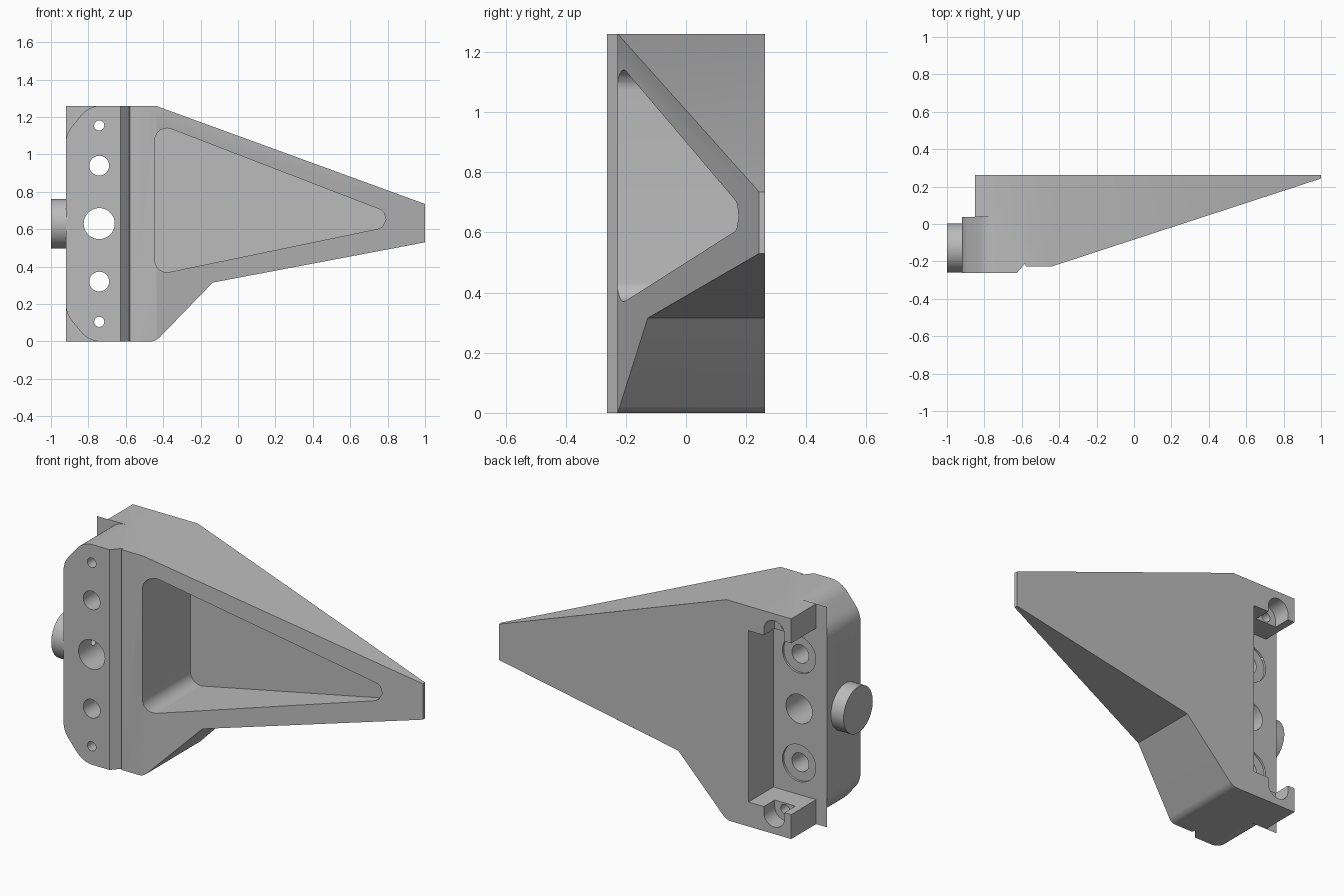
import bpy, bmesh, math
from mathutils import Vector, Matrix

cube = bpy.data.objects.get("Cube")
if cube:
    bpy.data.objects.remove(cube, do_unlink=True)

grey = bpy.data.materials.new("plain grey")
grey.use_nodes = True
grey.diffuse_color = (0.5, 0.5, 0.5, 1)
grey.node_tree.nodes["Principled BSDF"].inputs["Base Color"].default_value = (0.5, 0.5, 0.5, 1)

BACK, FRONT, STEP, H = 0.263, -0.263, 0.038, 1.26
MID = H / 2
HOLE_X = -0.742


def add_object(name, bm):
    bmesh.ops.recalc_face_normals(bm, faces=bm.faces)
    mesh = bpy.data.meshes.new(name)
    bm.to_mesh(mesh)
    bm.free()
    mesh.materials.append(grey)
    ob = bpy.data.objects.new(name, mesh)
    bpy.context.scene.collection.objects.link(ob)
    return ob


def rounded(corners, steps=8):
    """Outline from (u, v) or (u, v, fillet radius) corners."""
    out = []
    for i, c in enumerate(corners):
        p = Vector(c[:2])
        if len(c) < 3:
            out.append(p)
            continue
        a = (Vector(corners[i - 1][:2]) - p).normalized()
        b = (Vector(corners[(i + 1) % len(corners)][:2]) - p).normalized()
        half = a.angle(b) / 2
        centre = p + (a + b).normalized() * c[2] / math.sin(half)
        start = p + a * c[2] / math.tan(half) - centre
        end = p + b * c[2] / math.tan(half) - centre
        for k in range(steps + 1):
            out.append(centre + start.lerp(end, k / steps).normalized() * c[2])
    return out


def prism(name, corners, lo, hi, axis="Y"):
    """Extrude an outline: (x, z) along y, or (x, y) along z."""
    place = (lambda p, d: (p.x, d, p.y)) if axis == "Y" else (lambda p, d: (p.x, p.y, d))
    bm = bmesh.new()
    face = bm.faces.new([bm.verts.new(place(p, lo)) for p in rounded(corners)])
    top = bmesh.ops.extrude_face_region(bm, geom=[face])["geom"]
    move = Vector(place(Vector((0, 0)), hi - lo))
    bmesh.ops.translate(bm, vec=move, verts=[v for v in top if isinstance(v, bmesh.types.BMVert)])
    return add_object(name, bm)


def rod(name, radius, lo, hi, u, z, axis="Y"):
    """Cylinder along y at x = u, or along x at y = u."""
    bm = bmesh.new()
    bmesh.ops.create_cone(bm, cap_ends=True, segments=48, radius1=radius,
                          radius2=radius, depth=hi - lo)
    mid = (lo + hi) / 2
    if axis == "Y":
        m = Matrix.Translation((u, mid, z)) @ Matrix.Rotation(math.pi / 2, 4, "X")
    else:
        m = Matrix.Translation((mid, u, z)) @ Matrix.Rotation(math.pi / 2, 4, "Y")
    bm.transform(m)
    return add_object(name, bm)


def carve(target, tools, operation="DIFFERENCE"):
    for tool in tools:
        mod = target.modifiers.new(tool.name, "BOOLEAN")
        mod.operation, mod.solver, mod.object = operation, "EXACT", tool
        tool.hide_render = True
    bpy.context.view_layer.update()
    graph = bpy.context.evaluated_depsgraph_get()
    mesh = bpy.data.meshes.new_from_object(target.evaluated_get(graph))
    target.modifiers.clear()
    target.data = mesh
    for tool in tools:
        bpy.data.objects.remove(tool, do_unlink=True)


# Tapered bracket: side silhouette crossed with the plan section
bracket = prism("bracket_body", [(-0.92, 0), (-0.44, 0, 0.07), (-0.135, 0.315), (1, 0.53),
                                 (1, 0.735), (-0.44, H), (-0.92, H)], -0.4, 0.4)
plan = prism("plan_section", [(-0.92, FRONT), (-0.628, FRONT), (-0.582, -0.21), (-0.578, -0.227),
                              (-0.44, -0.227), (1, 0.243), (1, BACK), (-0.85, BACK),
                              (-0.85, STEP), (-0.92, STEP)], -0.1, H + 0.1, "Z")
carve(bracket, [plan], "INTERSECT")

tools = []
# Clipped corners of the mounting plate
for side in (-1, 1):
    zs = lambda d: MID + side * d
    tools.append(prism("corner_cut", [(-1, zs(0.75)), (-0.65, zs(0.75)), (-0.65, zs(0.6305)),
                                      (-0.797, zs(0.6305), 0.14), (-0.9205, zs(0.48), 0.14),
                                      (-0.9205, zs(0.35)), (-1, zs(0.35))], -0.4, STEP))
# Rounded triangular pocket in the sloped front
tools.append(prism("front_pocket", [(-0.445, 1.17, 0.065), (0.93, 0.64, 0.055),
                                    (-0.445, 0.355, 0.065)], -0.4, 0.205))
# Rear recess between the two lugs
tools.append(prism("rear_recess", [(-0.95, 0.14), (-0.58, 0.14), (-0.58, H - 0.14),
                                   (-0.95, H - 0.14)], STEP, 0.4))
# Through holes, rear spot faces and screw seats
tools.append(rod("centre_hole", 0.083, -0.4, 0.1, HOLE_X, MID))
for side in (-1, 1):
    z = MID + side * 0.31
    tools.append(rod("bolt_hole", 0.053, -0.4, 0.1, HOLE_X, z))
    tools.append(rod("spot_face", 0.105, STEP - 0.012, 0.1, HOLE_X, z))
    tools.append(rod("pin_hole", 0.015, -1.0, -0.75, -0.115, z, "X"))
    z = MID + side * 0.525
    tools.append(rod("screw_hole", 0.027, -0.4, 0.4, HOLE_X, z))
    inner = MID + side * 0.45
    tools.append(prism("screw_seat", [(HOLE_X - 0.065, inner), (HOLE_X + 0.065, inner),
                                      (HOLE_X + 0.065, z + side * 0.065, 0.064),
                                      (HOLE_X - 0.065, z + side * 0.065, 0.064)], 0.165, 0.4))
tools.append(rod("knob_bore", 0.02, -1.1, -0.75, -0.128, MID, "X"))
carve(bracket, tools)

# Round side knob with a small bore
knob = rod("side_knob", 0.132, -1.0, -0.915, -0.128, MID, "X")
carve(knob, [rod("knob_bore", 0.02, -1.1, -0.8, -0.128, MID, "X")])

for ob in (bracket, knob):
    bpy.ops.object.select_all(action="DESELECT")
    ob.select_set(True)
    bpy.context.view_layer.objects.active = ob
    bpy.ops.object.shade_smooth_by_angle(angle=math.radians(30))
